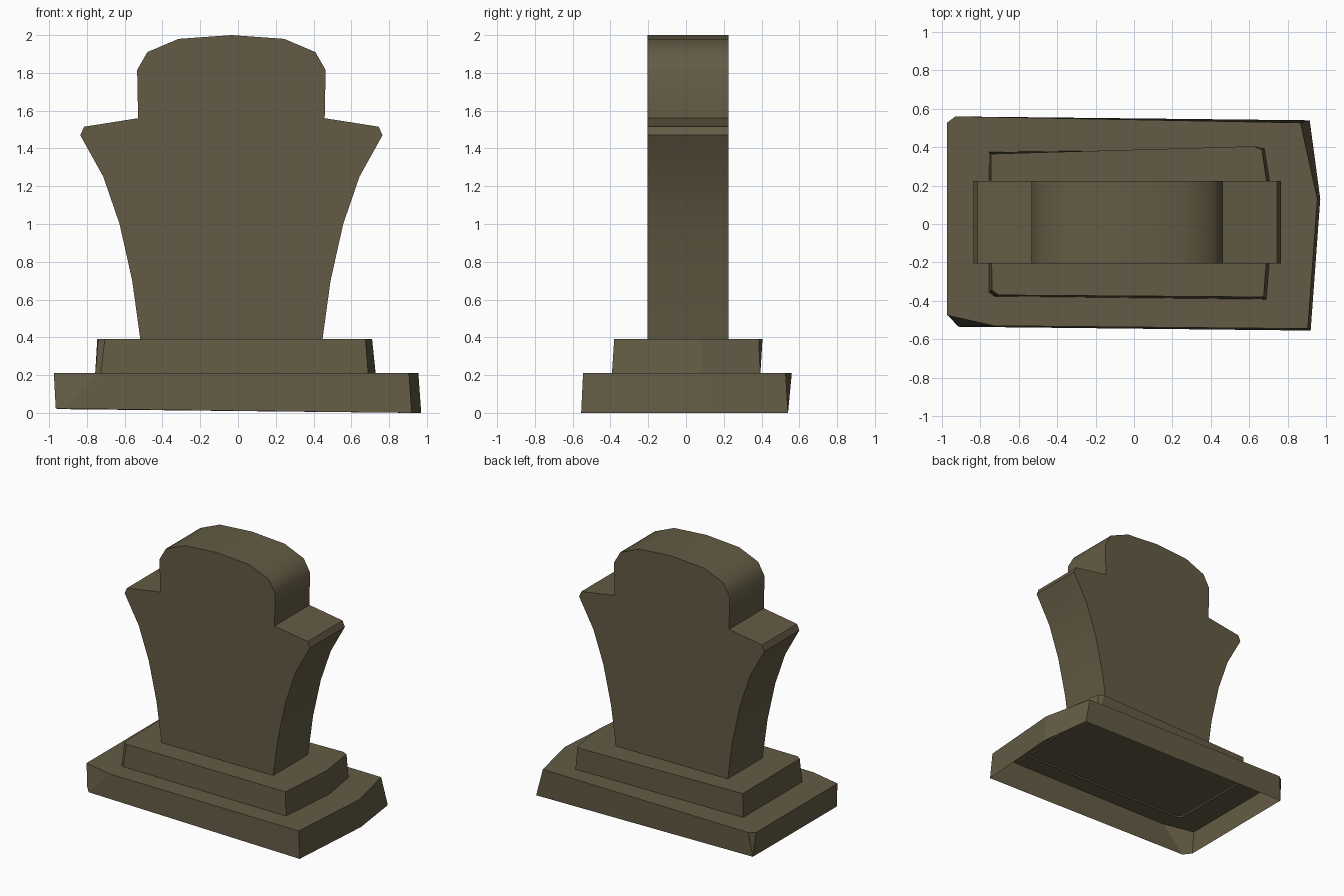
import bpy, bmesh, math

if "Cube" in bpy.data.objects:
    bpy.data.objects.remove(bpy.data.objects["Cube"])

stone = bpy.data.materials.new("weathered stone")
stone.diffuse_color = (0.125, 0.105, 0.058, 1)
stone.use_nodes = True
stone.node_tree.nodes["Principled BSDF"].inputs["Base Color"].default_value = stone.diffuse_color


def loft(name, ring_a, ring_b, cap_a, open_last=False, angle=30):
    """Join two matching rings with side faces; cap ring_b, and ring_a if asked."""
    bm = bmesh.new()
    a = [bm.verts.new(p) for p in ring_a]
    b = [bm.verts.new(p) for p in ring_b]
    n = len(a)
    for i in range(n - 1 if open_last else n):
        j = (i + 1) % n
        bm.faces.new((a[i], a[j], b[j], b[i]))
    bm.faces.new(b)
    if cap_a:
        bm.faces.new(a[::-1])
    bmesh.ops.remove_doubles(bm, verts=bm.verts[:], dist=0.0005)
    mesh = bpy.data.meshes.new(name)
    bm.to_mesh(mesh)
    bm.free()
    mesh.materials.append(stone)
    ob = bpy.data.objects.new(name, mesh)
    bpy.context.collection.objects.link(ob)
    bpy.ops.object.select_all(action='DESELECT')
    ob.select_set(True)
    bpy.context.view_layer.objects.active = ob
    bpy.ops.object.shade_smooth_by_angle(angle=math.radians(angle))
    return ob


# Lower plinth: roughly hewn, hollow underneath
low_bottom = [(-0.965, -0.48, 0.025), (-0.915, -0.535, 0.022), (0.92, -0.555, 0),
              (0.97, 0.13, 0), (0.915, 0.54, 0),
              (-0.955, 0.54, 0.02), (-0.955, 0.54, 0.02)]
low_top = [(-0.975, -0.475), (-0.73, -0.53), (0.905, -0.545), (0.955, 0.13),
           (0.867, 0.527), (-0.93, 0.56), (-0.974, 0.527)]
loft("lower_plinth", low_bottom, [(x, y, 0.21) for x, y in low_top], False, angle=10)

# Upper plinth: open skirt sunk slightly into the lower one
up_bottom = [(-0.757, -0.355), (-0.727, -0.377), (0.69, -0.393), (0.73, 0.08),
             (0.68, 0.393), (0.68, 0.393), (-0.757, 0.375)]
up_top = [(-0.74, -0.345), (-0.705, -0.37), (0.675, -0.38), (0.71, 0.08),
          (0.667, 0.385), (0.625, 0.405), (-0.745, 0.365)]
loft("upper_plinth", [(x, y, 0.197) for x, y in up_bottom],
     [(x, y, 0.39) for x, y in up_top], False, angle=10)

# Headstone: mirrored half profile (half width, height), flared shoulders, arched top
half = [(0.481, 0.38), (0.525, 0.70), (0.592, 1.0), (0.678, 1.25), (0.80, 1.47),
        (0.78, 1.515), (0.494, 1.56), (0.499, 1.815), (0.445, 1.91), (0.28, 1.98)]
cx = -0.035
profile = ([(cx + w, z) for w, z in half] + [(cx, 2.0)]
           + [(cx - w, z) for w, z in reversed(half)])
loft("headstone", [(x, 0.225, z) for x, z in profile],
     [(x, -0.205, z) for x, z in profile], True, open_last=True, angle=40)

# Make the outsides face outward
for ob in bpy.data.objects:
    bm = bmesh.new()
    bm.from_mesh(ob.data)
    bmesh.ops.recalc_face_normals(bm, faces=bm.faces[:])
    bm.to_mesh(ob.data)
    bm.free()
